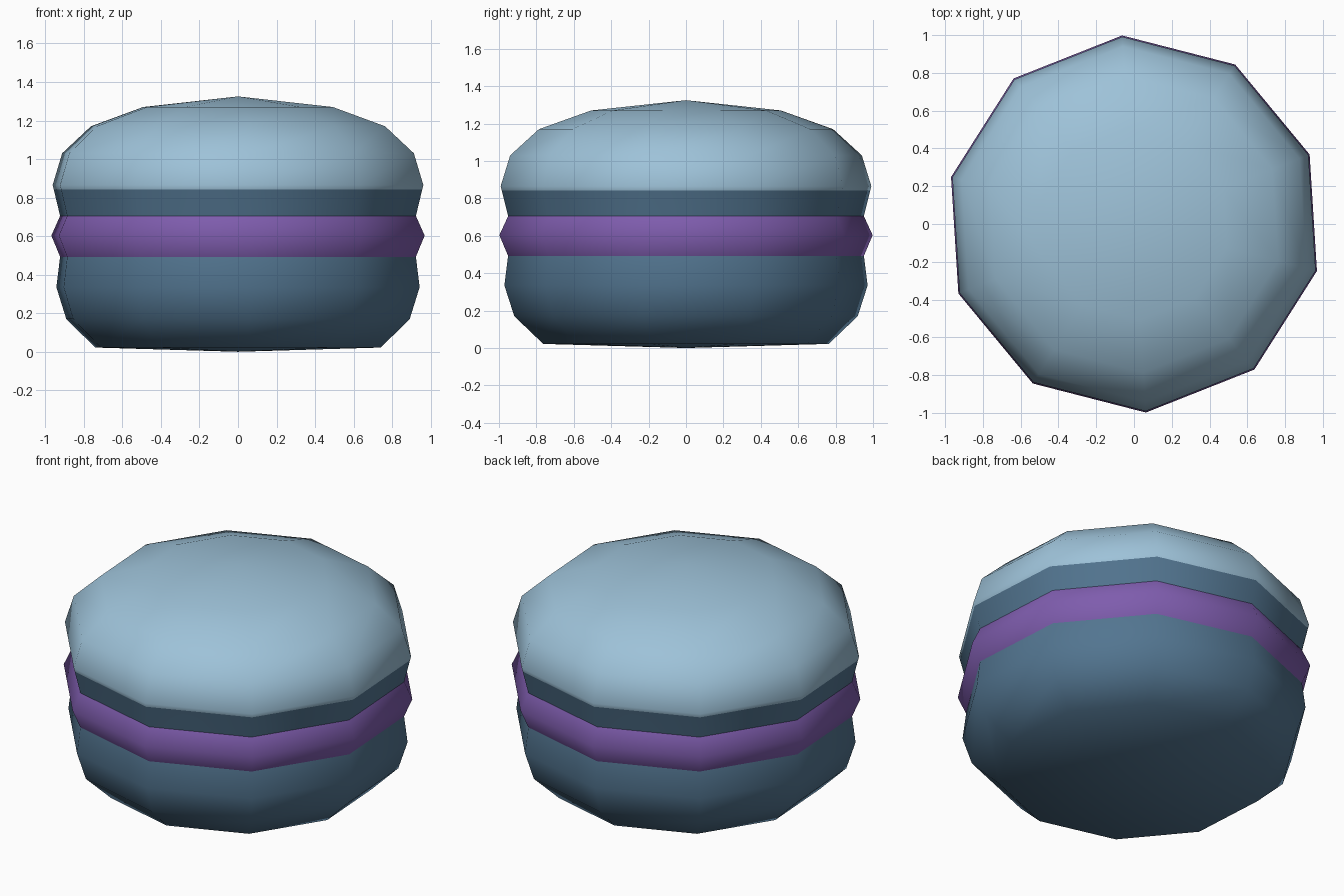
import bpy, math

if "Cube" in bpy.data.objects:
    bpy.data.objects.remove(bpy.data.objects["Cube"])

SIDES = 10
START = math.radians(93.6)


def material(name, rgb):
    m = bpy.data.materials.new(name)
    m.diffuse_color = (*rgb, 1)
    m.use_nodes = True
    m.node_tree.nodes["Principled BSDF"].inputs["Base Color"].default_value = m.diffuse_color
    return m


light = material("light blue", (0.34, 0.54, 0.69))
dark = material("slate blue", (0.085, 0.178, 0.28))
purple = material("purple", (0.21, 0.108, 0.42))


def lathe(name, profile, mats, split=None):
    """Ten-sided revolve of (radius, z) points listed bottom to top; radius 0 is a pole."""
    verts, rings, faces = [], [], []
    for r, z in profile:
        n = 1 if r == 0 else SIDES
        rings.append([len(verts) + i for i in range(n)])
        for i in range(n):
            a = START + math.tau * i / SIDES
            verts.append((r * math.cos(a), r * math.sin(a), z))
    for lo, hi in zip(rings, rings[1:]):
        for i in range(SIDES):
            j = (i + 1) % SIDES
            if len(lo) == 1:
                faces.append((lo[0], hi[j], hi[i]))
            elif len(hi) == 1:
                faces.append((lo[i], lo[j], hi[0]))
            else:
                faces.append((lo[i], lo[j], hi[j], hi[i]))
    me = bpy.data.meshes.new(name)
    me.from_pydata(verts, [], faces)
    for m in mats:
        me.materials.append(m)
    for p in me.polygons:
        p.use_smooth = True
        if split is not None and p.center.z > split:
            p.material_index = 1
    me.update()
    ob = bpy.data.objects.new(name, me)
    bpy.context.collection.objects.link(ob)
    return ob


# Lower biscuit
lathe("lower_shell", [(0, 0), (0.765, 0.022), (0.92, 0.17), (0.973, 0.335), (0.953, 0.493)], [dark])

# Cream band between the biscuits
lathe("filling", [(0.953, 0.493), (1.0, 0.603), (0.953, 0.705)], [purple])

# Upper biscuit: dark foot, light dome above the colour line
lathe("upper_shell", [(0.953, 0.705), (0.987, 0.842), (0.993, 0.865), (0.942, 1.03),
                      (0.788, 1.17), (0.508, 1.27), (0, 1.325)], [dark, light], split=0.842)
